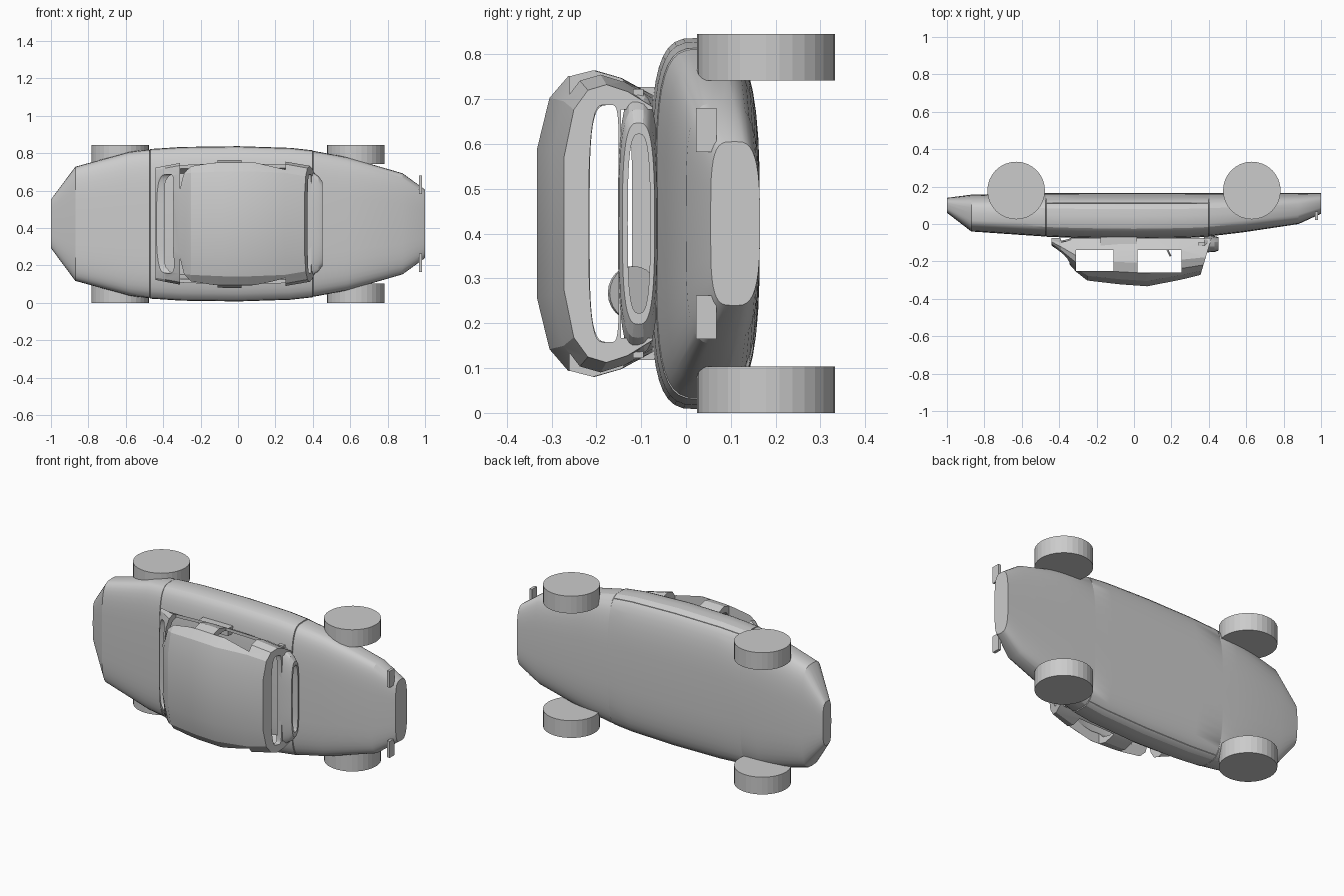
import bpy, bmesh, math
from mathutils import Vector, Matrix

old = bpy.data.objects.get("Cube")
if old:
    bpy.data.objects.remove(old, do_unlink=True)

MID = 0.4225                       # centre of the car's width along z

paint = bpy.data.materials.new("light_grey")
paint.use_nodes = True
paint.diffuse_color = (0.6, 0.6, 0.6, 1)
paint.node_tree.nodes["Principled BSDF"].inputs["Base Color"].default_value = (0.6, 0.6, 0.6, 1)


def place(x, h, w):
    """Car space (length, height, width) to the scene: the roof points to -y."""
    return Vector((x, -h, MID + w))


def finish(name, bm):
    bmesh.ops.recalc_face_normals(bm, faces=bm.faces[:])
    mesh = bpy.data.meshes.new(name)
    bm.to_mesh(mesh)
    bm.free()
    mesh.materials.append(paint)
    ob = bpy.data.objects.new(name, mesh)
    bpy.context.collection.objects.link(ob)
    return ob


def activate(ob):
    bpy.ops.object.select_all(action='DESELECT')
    ob.select_set(True)
    bpy.context.view_layer.objects.active = ob


def smooth(ob, degrees):
    activate(ob)
    bpy.ops.object.shade_smooth_by_angle(angle=math.radians(degrees))


def loft(name, rings, cyclic=False):
    """Bridge equal rings of car-space points; cap the ends unless cyclic."""
    bm = bmesh.new()
    rows = [[bm.verts.new(place(*p)) for p in ring] for ring in rings]
    n = len(rows[0])
    for a, b in list(zip(rows, rows[1:])) + ([(rows[-1], rows[0])] if cyclic else []):
        for i in range(n):
            j = (i + 1) % n
            bm.faces.new((a[i], a[j], b[j], b[i]))
    if not cyclic:
        bm.faces.new(rows[0])
        bm.faces.new(rows[-1])
    return finish(name, bm)


def oval(x, half, low, high, n_up=4.0, n_low=3.1, count=40):
    """Rounded-box cross-section at station x."""
    ring = []
    for i in range(count):
        a = 2 * math.pi * i / count
        c, s = math.cos(a), math.sin(a)
        e = 2 / (n_up if s > 0 else n_low)
        ring.append((x, (low + high) / 2 + (high - low) / 2 * math.copysign(abs(s) ** e, s),
                     half * math.copysign(abs(c) ** e, c)))
    return ring


def box(name, x0, x1, h0, h1, w0, w1):
    ring = lambda x: [(x, h0, w0), (x, h1, w0), (x, h1, w1), (x, h0, w1)]
    return loft(name, [ring(x0), ring(x1)])


def cut(ob, cutter):
    cutter.hide_render = True
    mod = ob.modifiers.new("cut", 'BOOLEAN')
    mod.operation, mod.solver, mod.object = 'DIFFERENCE', 'EXACT', cutter
    activate(ob)
    bpy.ops.object.modifier_apply(modifier=mod.name)
    bpy.data.objects.remove(cutter, do_unlink=True)


# Hull: length, half width, underside, top; narrow stations form the panel seams
stations = [(-1, .13, -.14, -.06), (-.87, .305, -.157, .04), (-.58, .385, -.164, .06),
            (-.473, .398, -.165, .067), (-.471, .393, -.165, .062), (-.469, .4, -.165, .068),
            (-.3, .411, -.165, .075), (0, .415, -.165, .08), (.28, .406, -.165, .075),
            (.399, .393, -.165, .068), (.401, .387, -.165, .062), (.403, .39, -.165, .066),
            (.58, .357, -.165, .045), (.88, .27, -.165, 0), (1, .183, -.165, -.055)]
hull = loft("hull", [oval(*s) for s in stations])

# Seam along the lower edge of each door
for side in (-1, 1):
    cut(hull, box("seam_cutter", -.47, .4, -.111, -.109, side * .37, side * .5))
smooth(hull, 20)

# Cabin: a solid whose inside is hollowed out through its underside
half_profile = [(.84, 0), (.95, .28), (1, .52), (.96, .73), (.82, .89), (.48, 1)]
cabin_profile = half_profile + [(-w, f) for w, f in reversed(half_profile)]
cabin_stations = [(-.44, .30, .115), (-.39, .31, .165), (-.31, .325, .255), (-.25, .333, .302),
                  (-.08, .342, .322), (.07, .342, .333), (.25, .333, .298), (.365, .31, .272)]


def cabin_rings(inset, base):
    """Cabin sections, shrunk by inset; the front end leans back to the roof."""
    rings = []
    for x, half, top in cabin_stations:
        x = min(max(x, -.44 + inset * 1.5), .365 - inset)
        rings.append([(x, base + f * (top - inset - base), w * (half - inset))
                      for w, f in cabin_profile])
    rings[-1] = [(x + .3 * (.24 - h), h, w) for x, h, w in rings[-1]]
    return rings


cabin = loft("cabin", cabin_rings(0, .075))
cut(cabin, loft("interior_cutter", cabin_rings(.03, .04)))

# Side windows, rear window, windscreen and the opening for the cowl
cut(cabin, box("rear_side_window_cutter", -.31, -.11, .14, .25, -.5, .5))
cut(cabin, box("door_window_cutter", .02, .255, .14, .26, -.5, .5))
cut(cabin, loft("rear_window_cutter", [oval(x, .265, .12, .215, 4, 4) for x in (-.6, -.3)]))
cut(cabin, loft("windscreen_cutter", [oval(x, .265, .15, .217, 3, 8) for x in (.27, .6)]))
cut(cabin, box("cowl_cutter", .3, .6, .02, .145, -.255, .255))
smooth(cabin, 15)

# Cowl frame in front of the windscreen
cowl = loft("cowl_frame", [oval(.375, .29, .06, .152, 3, 3), oval(.43, .255, .065, .15, 3, 3),
                           oval(.452, .225, .07, .142, 3, 3), oval(.452, .2, .08, .13, 3, 3),
                           oval(.385, .2, .08, .13, 3, 3)], cyclic=True)
smooth(cowl, 20)

for side, label in ((1, "left"), (-1, "right")):
    # Sill blocks under the pillars and small mirrors on each flank
    a, b = sorted((side * .26, side * .305))
    box("sill_block_" + label, -.18, .015, .07, .115, a, b)
    a, b = sorted((side * .26, side * .3))
    box("mirror_" + label, .345, .38, .095, .118, a, b)
    # Front lamps
    a, b = sorted((side * .16, side * .258))
    box("lamp_" + label, .968, .985, -.068, -.022, a, b)
    # Wheels
    for x, end in ((.63, "front"), (-.63, "rear")):
        bm = bmesh.new()
        bmesh.ops.create_cone(bm, cap_ends=True, segments=32, radius1=.154, radius2=.154, depth=.103,
                              matrix=Matrix.Translation(place(x, -.179, side * .371)))
        finish(f"wheel_{end}_{label}", bm)

# Steering wheel
bm = bmesh.new()
bmesh.ops.create_cone(bm, cap_ends=True, segments=24, radius1=.06, radius2=.06, depth=.01,
                      matrix=Matrix.Translation(place(.17, .118, -.155)) @
                      Matrix.Rotation(math.radians(25), 4, 'Z') @ Matrix.Rotation(math.pi / 2, 4, 'Y'))
finish("steering_wheel", bm)
